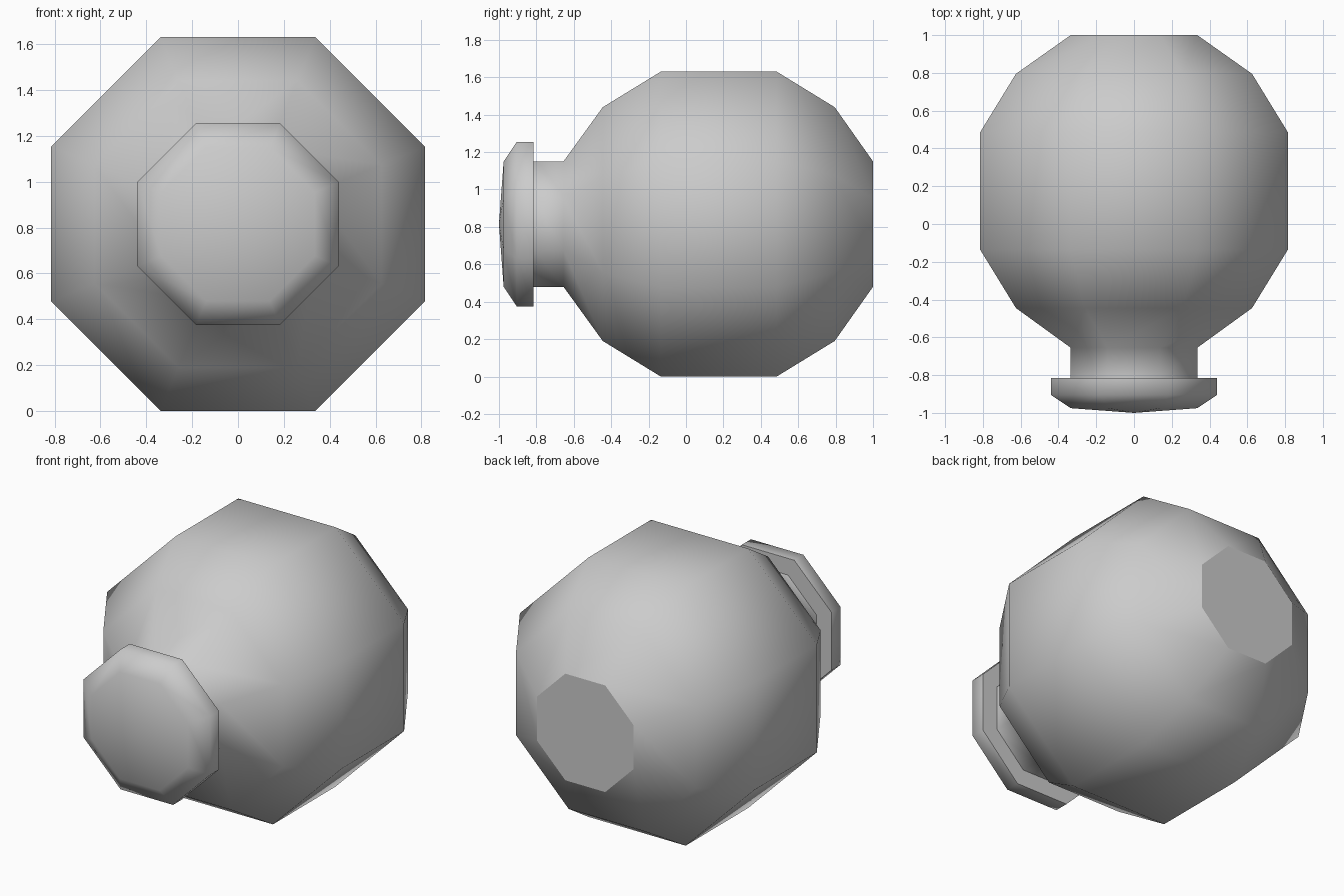
import bpy, bmesh, math

if "Cube" in bpy.data.objects:
    bpy.data.objects.remove(bpy.data.objects["Cube"], do_unlink=True)

SIDES = 8
CENTRE_Z = 0.815

grey = bpy.data.materials.new("plain grey")
grey.use_nodes = True
colour = (0.6, 0.6, 0.6, 1)
grey.diffuse_color = colour
grey.node_tree.nodes["Principled BSDF"].inputs["Base Color"].default_value = colour

# Knob profile from back to front: (half width across flats, y)
profile = [(0.335, 1.0), (0.625, 0.795), (0.815, 0.485), (0.815, -0.135),
           (0.625, -0.445), (0.335, -0.655), (0.335, -0.815),
           (0.44, -0.815), (0.44, -0.905), (0.335, -0.975)]
TIP_Y = -1.0

bm = bmesh.new()
half = math.pi / SIDES


def ring(apothem, y):
    r = apothem / math.cos(half)
    angles = [half + 2 * half * i for i in range(SIDES)]
    return [bm.verts.new((r * math.cos(a), y, CENTRE_Z + r * math.sin(a))) for a in angles]


# Round body, neck and end flange
rings = [ring(a, y) for a, y in profile]
for r0, r1 in zip(rings, rings[1:]):
    for i in range(SIDES):
        j = (i + 1) % SIDES
        bm.faces.new((r0[i], r0[j], r1[j], r1[i]))

# Shallow domed front
tip = bm.verts.new((0, TIP_Y, CENTRE_Z))
for i in range(SIDES):
    bm.faces.new((rings[-1][i], rings[-1][(i + 1) % SIDES], tip))

# Flat back
back = bm.faces.new(rings[0])
bmesh.ops.recalc_face_normals(bm, faces=bm.faces)

# Smooth sides, with sharp edges at the flange and flat back
for f in bm.faces:
    f.smooth = f is not back
for e in bm.edges:
    e.smooth = e.calc_face_angle(0) < math.radians(75) and back not in e.link_faces

mesh = bpy.data.meshes.new("knob")
bm.to_mesh(mesh)
bm.free()
mesh.materials.append(grey)
knob = bpy.data.objects.new("knob", mesh)
bpy.context.collection.objects.link(knob)
